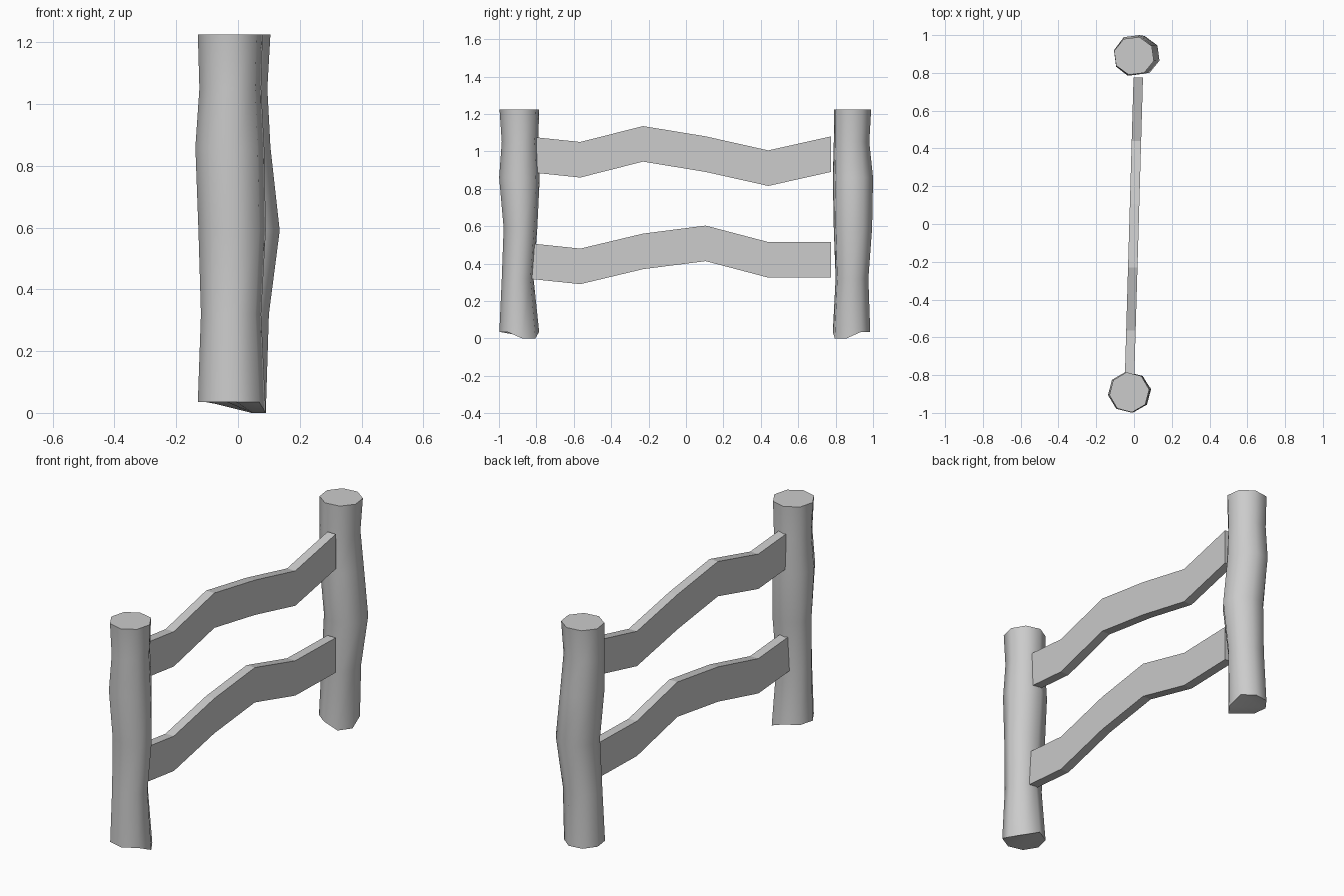
import bpy, bmesh
from math import cos, sin, radians, pi

if "Cube" in bpy.data.objects:
    bpy.data.objects.remove(bpy.data.objects["Cube"])

LEVELS = (0.035, 0.32, 0.59, 0.86, 1.05, 1.225)


def finish(name, bm):
    bmesh.ops.recalc_face_normals(bm, faces=bm.faces[:])
    mesh = bpy.data.meshes.new(name)
    bm.to_mesh(mesh)
    bm.free()
    ob = bpy.data.objects.new(name, mesh)
    bpy.context.collection.objects.link(ob)
    return ob


def make_post(name, phase, bounds, low):
    """Eight-sided log: each ring is fitted to (xmin, xmax, ymin, ymax)."""
    bm = bmesh.new()
    angles = [radians(phase) + k * pi / 4 for k in range(8)]
    mx = max(cos(a) for a in angles)
    my = max(sin(a) for a in angles)
    rings = []
    for i, (z, (x0, x1, y0, y1)) in enumerate(zip(LEVELS, bounds)):
        ring = []
        for k, a in enumerate(angles):
            x = (x0 + x1) / 2 + (x1 - x0) / 2 * cos(a) / mx
            y = (y0 + y1) / 2 + (y1 - y0) / 2 * sin(a) / my
            ring.append(bm.verts.new((x, y, 0 if i == 0 and k in low else z)))
        rings.append(ring)
    for a, b in zip(rings, rings[1:]):
        for k in range(8):
            n = (k + 1) % 8
            bm.faces.new((a[k], a[n], b[n], b[k]))
    bm.faces.new(rings[-1])
    # Chipped underside
    base = bm.faces.new(rings[0][::-1])
    bmesh.ops.triangulate(bm, faces=[base])
    ob = finish(name, bm)
    bpy.ops.object.select_all(action='DESELECT')
    ob.select_set(True)
    bpy.context.view_layer.objects.active = ob
    bpy.ops.object.shade_smooth_by_angle(angle=radians(50))


def make_rail(name, tops, height=0.19, thick=0.05):
    """Wavy plank following a line of top heights."""
    bm = bmesh.new()
    ys = (-0.9, -0.565, -0.23, 0.105, 0.44, 0.775)
    rings = []
    for y, z in zip(ys, tops):
        x, t = 0.029 * y, thick / 2
        rings.append([bm.verts.new(p) for p in (
            (x - t, y, z - height), (x + t, y, z - height),
            (x + t, y, z), (x - t, y, z))])
    for a, b in zip(rings, rings[1:]):
        for k in range(4):
            n = (k + 1) % 4
            bm.faces.new((a[k], a[n], b[n], b[k]))
    bm.faces.new(rings[0][::-1])
    bm.faces.new(rings[-1])
    finish(name, bm)


# Posts
make_post("front_post", 8, (
    (-.13, .09, -.998, -.785), (-.12, .075, -.985, -.815),
    (-.128, .09, -.975, -.795), (-.138, .085, -.999, -.782),
    (-.125, .075, -.985, -.79), (-.13, .08, -.997, -.785)), (0, 1))
make_post("rear_post", -15, (
    (-.105, .09, .785, .985), (-.095, .10, .80, .975),
    (-.08, .135, .79, .995), (-.105, .105, .785, 1.0),
    (-.105, .095, .79, .98), (-.105, .105, .79, .99)), (7, 0))

# Rails
make_rail("upper_rail", (1.085, 1.05, 1.135, 1.08, 1.005, 1.08))
make_rail("lower_rail", (0.515, 0.48, 0.56, 0.603, 0.515, 0.515))
